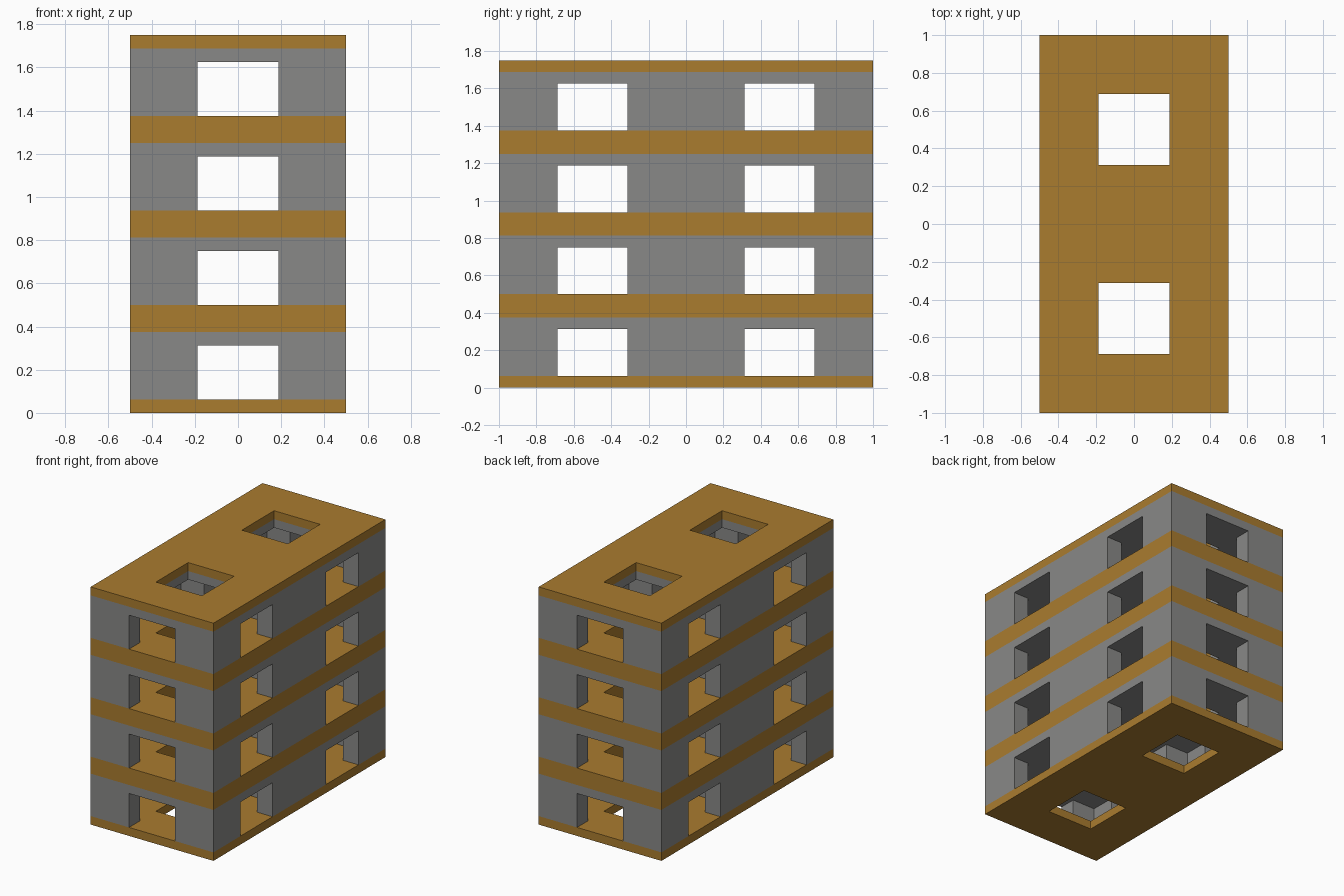
import bpy
import bmesh

cube = bpy.data.objects.get("Cube")
if cube:
    bpy.data.objects.remove(cube, do_unlink=True)

STOREYS = 4
PITCH = 0.4375      # storey height
SLAB = 0.0625       # half of a floor band
HEAD = 0.3125       # top of the openings within a storey
ROOM = 0.375        # half width of a room
HOLE = 0.1875       # half width of every opening


def material(name, colour):
    mat = bpy.data.materials.new(name)
    mat.use_nodes = True
    mat.diffuse_color = (*colour, 1)
    mat.node_tree.nodes["Principled BSDF"].inputs["Base Color"].default_value = (*colour, 1)
    return mat


ochre = material("ochre floor", (0.40, 0.20, 0.028))
grey = material("concrete grey", (0.25, 0.25, 0.243))

# Plan lines shared by all parts: two square bays, one behind the other
LINES = [-0.5, -ROOM, -HOLE, HOLE, ROOM, 0.5]
XS = LINES
YS = sorted({v + bay for v in LINES for bay in (-0.5, 0.5)})


def lattice(name, zs, solid, mat):
    """Closed skin around the solid cells of the plan grid."""
    axes = (XS, YS, zs)

    def filled(cell):
        if any(not 0 <= c < len(a) - 1 for c, a in zip(cell, axes)):
            return False
        x, y, z = ((a[c] + a[c + 1]) / 2 for c, a in zip(cell, axes))
        return solid(abs(x), abs(abs(y) - 0.5), z)

    bm = bmesh.new()
    cells = [(i, j, k) for i in range(len(XS) - 1)
             for j in range(len(YS) - 1) for k in range(len(zs) - 1)]
    for cell in filter(filled, cells):
        for axis in range(3):
            for side in (0, 1):
                near = list(cell)
                near[axis] += 2 * side - 1
                if filled(near):
                    continue
                u, v = (axis + 1) % 3, (axis + 2) % 3
                ring = []
                for du, dv in ((0, 0), (1, 0), (1, 1), (0, 1)):
                    p = list(cell)
                    p[axis] += side
                    p[u] += du
                    p[v] += dv
                    ring.append(bm.verts.new([a[c] for a, c in zip(axes, p)]))
                bm.faces.new(ring if side else ring[::-1])
    bmesh.ops.remove_doubles(bm, verts=bm.verts, dist=0.0001)
    bmesh.ops.recalc_face_normals(bm, faces=bm.faces)
    mesh = bpy.data.meshes.new(name)
    bm.to_mesh(mesh)
    bm.free()
    mesh.materials.append(mat)
    obj = bpy.data.objects.new(name, mesh)
    bpy.context.collection.objects.link(obj)
    return obj


def slab_plan(x, y, z):
    return max(x, y) > HOLE


def wall_plan(x, y, z):
    # Ceiling above the openings, corner piers below
    if z % PITCH > HEAD:
        return slab_plan(x, y, z)
    return max(x, y) > ROOM and min(x, y) > HOLE


# Walls with their grey ceilings
for n in range(STOREYS):
    base = n * PITCH
    lattice(f"storey_walls_{n + 1}",
            [base + SLAB, base + HEAD, base + PITCH - SLAB], wall_plan, grey)

# Floor bands and roof, each with a square shaft in both bays
for n in range(STOREYS + 1):
    low = max(0, n * PITCH - SLAB)
    high = min(STOREYS * PITCH, n * PITCH + SLAB)
    lattice("roof_slab" if n == STOREYS else f"floor_slab_{n + 1}",
            [low, high], slab_plan, ochre)
